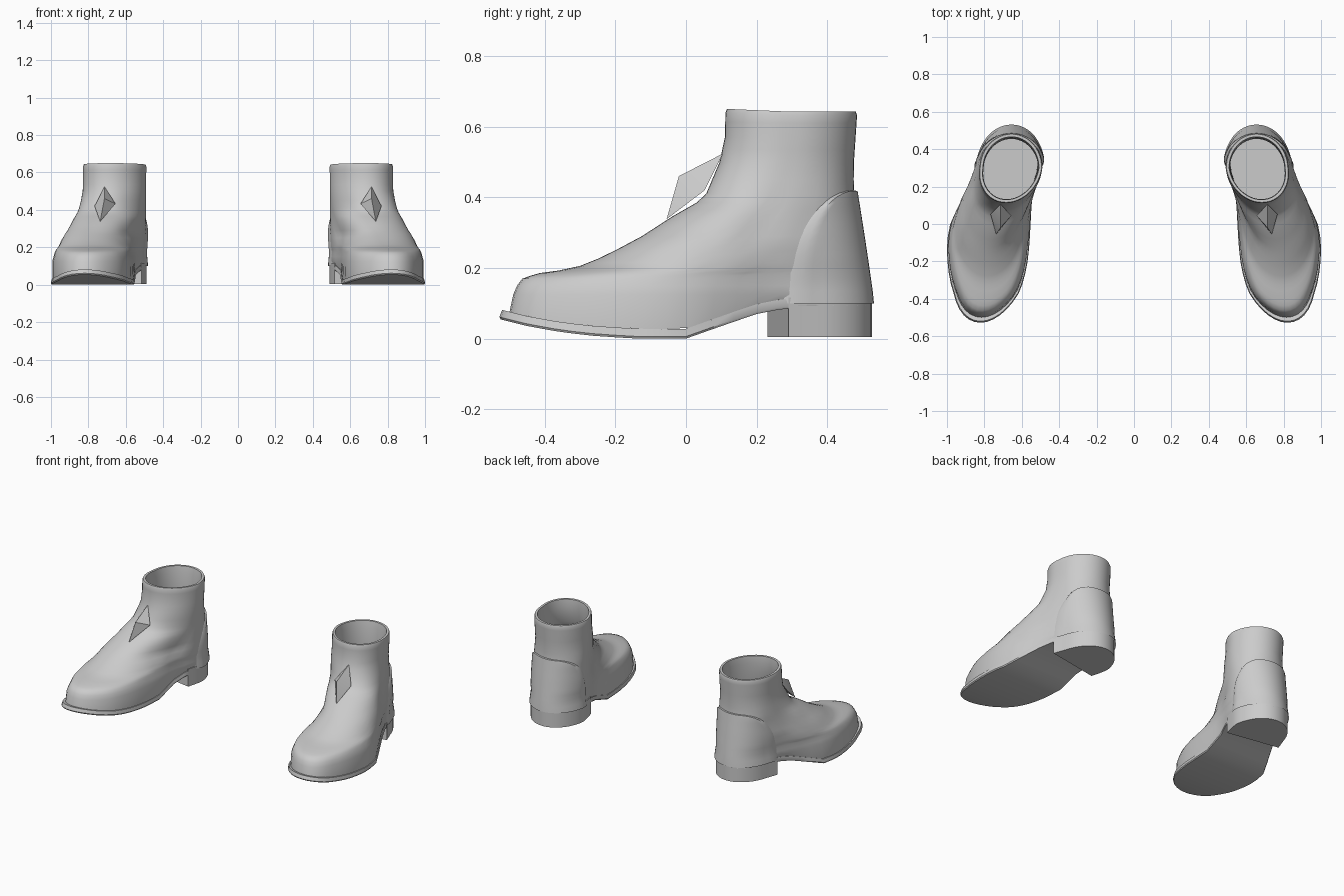
import bpy, bmesh, math
from mathutils import Vector

cube = bpy.data.objects.get("Cube")
if cube:
    bpy.data.objects.remove(cube, do_unlink=True)

# One plain grey for everything
grey = bpy.data.materials.new("plain_grey")
grey.use_nodes = True
GREY = (0.6, 0.6, 0.6, 1)
grey.diffuse_color = GREY
grey.node_tree.nodes["Principled BSDF"].inputs["Base Color"].default_value = GREY

N = 48  # points around a ring


def lerp(a, b, t):
    return a + (b - a) * t


def table(pts, v):
    """Piecewise linear lookup in (key, value) pairs."""
    if v <= pts[0][0]:
        return pts[0][1]
    for (a, p), (b, q) in zip(pts, pts[1:]):
        if v <= b:
            return lerp(p, q, (v - a) / (b - a))
    return pts[-1][1]


# Side profile: toe/instep line and back line by height
FRONT = [(0, -.528), (.06, -.524), (.085, -.507), (.11, -.495), (.15, -.478), (.17, -.463),
         (.185, -.42), (.193, -.36), (.206, -.3), (.226, -.25), (.25, -.2), (.29, -.125),
         (.345, -.04), (.385, .03), (.41, .057), (.5, .095), (.57, .11), (.65, .112)]
BACK = [(0, .526), (.115, .52), (.2, .508), (.3, .493), (.42, .474), (.5, .475), (.65, .485)]
# Width along the ring, for foot, instep and collar
LOW = [(0, .255), (.05, .252), (.14, .245), (.3, .232), (.4, .225), (.5, .215), (.62, .193),
       (.73, .2), (.83, .228), (1, .27)]
MID = [(0, .19), (.35, .18), (.5, .175), (.8, .205), (1, .22)]
TOP = [(0, .168), (1, .168)]
# Centre line along the foot and across the collar
FOOT_MID = [(-.52, .82), (-.37, .79), (-.2, .783), (-.1, .78), (0, .768), (.13, .735),
            (.24, .69), (.35, .66), (.53, .655)]
COLLAR_MID = [(.11, .685), (.3, .658), (.48, .655)]
# Underside of the sole by depth
UNDER = [(-.53, .056), (-.45, .036), (-.35, .018), (-.25, .007), (-.13, 0), (0, 0),
         (.1, .036), (.2, .07), (.29, .088), (.55, .088)]


def span(z):
    f, b = table(FRONT, z), table(BACK, z)
    return (f + b) / 2, (b - f) / 2


def point(z, t, grow=0.0):
    """Boot outline at height z; t = 0 is the toe side, pi the back."""
    mid, half = span(z)
    y = mid - math.cos(t) * (half + grow)
    s = (1 - math.cos(t)) / 2
    if z < .27:
        w = lerp(table(LOW, s), table(MID, s), max(0, (z - .1) / .17))
        c = table(FOOT_MID, y)
    else:
        k = min(1, (z - .27) / .23)
        w = lerp(table(MID, s), table(TOP, s), k)
        c = lerp(table(FOOT_MID, y), table(COLLAR_MID, y), k)
    return Vector((c + (w + grow) * math.sin(t), y, z))


def ring(z, grow=0.0):
    return [point(z, 2 * math.pi * i / N, grow) for i in range(N)]


def finish(name, bm, angle=40):
    """Turn a bmesh into a mirrored pair of smooth grey parts."""
    bmesh.ops.remove_doubles(bm, verts=bm.verts, dist=1e-5)
    me = bpy.data.meshes.new(name)
    bm.to_mesh(me)
    bm.free()
    ob = bpy.data.objects.new(name, me)
    bpy.context.collection.objects.link(ob)
    me.materials.append(grey)
    ob.modifiers.new("pair", 'MIRROR').use_mirror_merge = False
    bpy.ops.object.select_all(action='DESELECT')
    ob.select_set(True)
    bpy.context.view_layer.objects.active = ob
    bpy.ops.object.shade_smooth_by_angle(angle=math.radians(angle))
    return ob


def loft(bm, rows, closed=True):
    """Skin rows of points and return the vertex rows."""
    vs = [[bm.verts.new(p) for p in r] for r in rows]
    n = len(rows[0])
    for a, b in zip(vs, vs[1:]):
        for i in range(n if closed else n - 1):
            j = (i + 1) % n
            bm.faces.new((a[i], a[j], b[j], b[i]))
    return vs


def cap(bm, row, flip=False):
    """Close a ring with strips from side to side."""
    for i in range(N // 2):
        q = [row[i], row[i + 1], row[N - i - 1], row[-i % N]]
        q = list(dict.fromkeys(q))
        bm.faces.new(q[::-1] if flip else q)


# Upper: outer skin from welt to collar, over the rim and down inside
rows = [ring(.085, -.008)]
for p in rows[0]:
    p.z = table(UNDER, p.y) + .028
for z in (.125, .15, .17, .179, .186, .193, .2, .206, .215, .226, .238, .25, .27, .29, .318,
          .345, .365, .385, .41, .45, .5, .535, .57, .61, .632):
    rows.append(ring(z))
for z, g in ((.642, -.004), (.642, -.018), (.6, -.022), (.5, -.02), (.41, -.02), (.345, -.02),
             (.29, -.02), (.25, -.02), (.2, -.02), (.15, -.02)):
    rows.append(ring(z, g))
for r in rows:
    for p in r:
        if p.z > .59:
            p.z += .008 * max(0, (.3 - p.y) / .19) * (p.z - .59) / .05
bm = bmesh.new()
vs = loft(bm, rows)
cap(bm, vs[-1])
finish("boot_upper", bm, 50)

# Sole: thin curved slab following the foot outline
under, edge, over = ring(0, -.004), ring(0), ring(.06, -.004)
for p in under:
    p.z = table(UNDER, p.y)
for p in edge:
    p.z = table(UNDER, p.y) + .006
for p in over:
    p.z = table(UNDER, p.y) + .028
bm = bmesh.new()
vs = loft(bm, [under, edge, over])
cap(bm, vs[0], True)
cap(bm, vs[-1])
finish("sole", bm)

# Heel block: back of the outline with a straight front
mid, half = span(0)
t0 = math.acos((mid - .29) / half)
t1 = 2 * math.pi - math.acos((mid - .23) / half)
bm = bmesh.new()
vs = loft(bm, [[Vector((p.x, p.y, z)) for p in
                (point(0, lerp(t0, t1, i / 24)) for i in range(25))] for z in (.005, .117)])
bm.faces.new(vs[0][::-1])
bm.faces.new(vs[1])
finish("heel_block", bm)

# Heel counter: arched raised panel around the back
rows = []
for i in range(15):
    z = lerp(.1, .42, math.sin(math.pi / 2 * i / 14))
    mid, half = span(z)
    arch = math.sqrt(max(0, 1 - ((z - .1) / .32) ** 2))
    a = math.acos(min(1, (lerp(.474, .28, arch) - mid) / half))
    row = []
    for j in range(25):
        u = 2 * j / 24 - 1
        g = -.006 if abs(u) == 1 or i == 14 else .011
        row.append(point(z, math.pi + a * u, g))
    rows.append(row)
bm = bmesh.new()
loft(bm, rows, closed=False)
finish("heel_counter", bm, 50)

# Diamond ornament on the instep: shallow four-sided pyramid
bm = bmesh.new()
rim = [bm.verts.new(p) for p in ((.714, .105, .524), (.655, .045, .433),
                                 (.737, -.055, .338), (.767, .053, .42))]
apex = bm.verts.new((.714, -.02, .46))
for i in range(4):
    bm.faces.new((rim[i], rim[(i + 1) % 4], apex))
bm.faces.new(rim[::-1])
finish("diamond_ornament", bm, 20)
